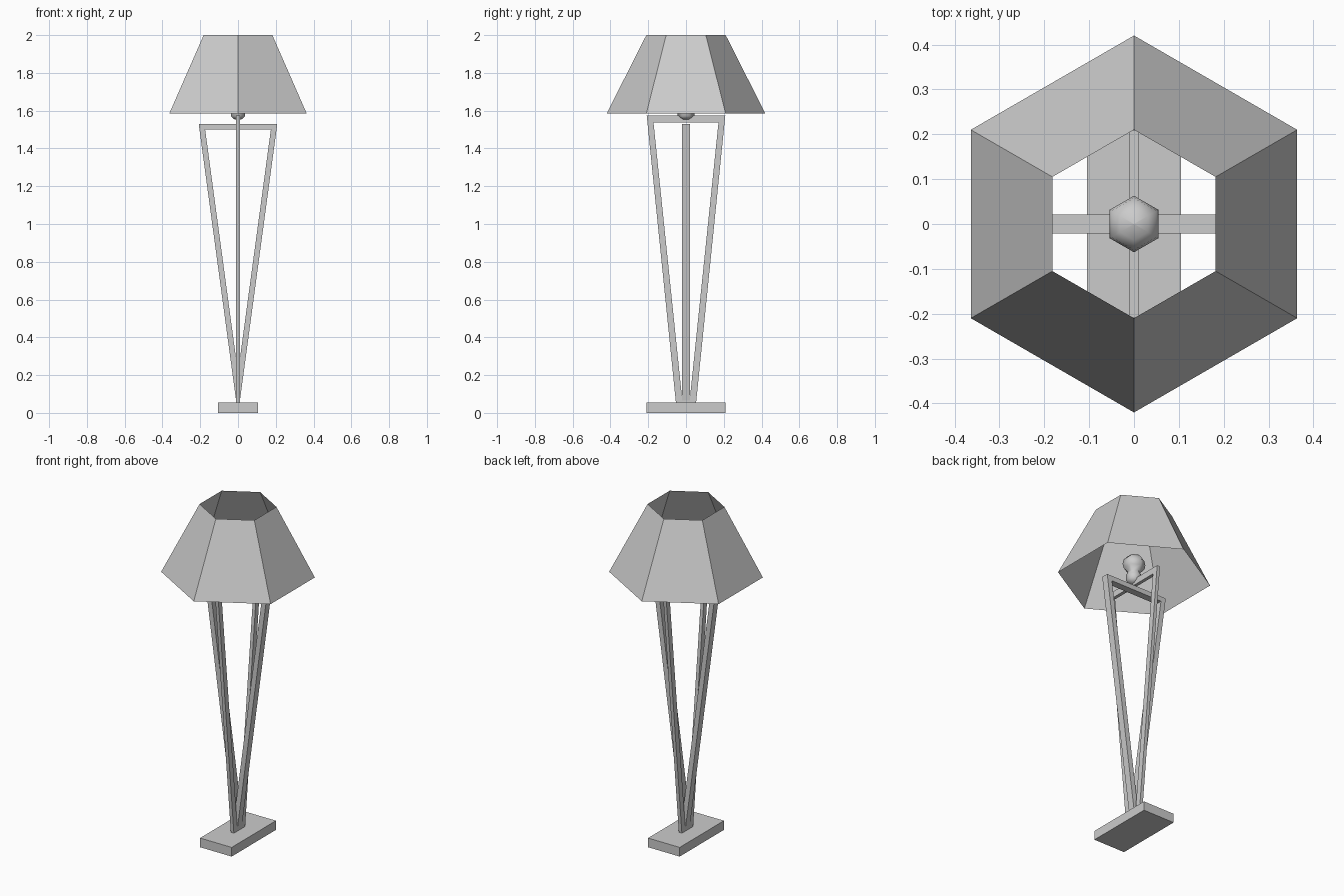
import bpy, math

if "Cube" in bpy.data.objects:
    bpy.data.objects.remove(bpy.data.objects["Cube"])


def make(name, verts, faces, smooth=False):
    me = bpy.data.meshes.new(name)
    me.from_pydata(verts, [], faces)
    me.update()
    ob = bpy.data.objects.new(name, me)
    bpy.context.collection.objects.link(ob)
    if smooth:
        for p in me.polygons:
            p.use_smooth = True
    return ob


def hex_loft(name, profile, smooth=False):
    # six-sided rings with corners on the y axis; profile is (radius, z), bottom to top
    verts = [(r * math.cos(math.radians(90 + 60 * k)),
              r * math.sin(math.radians(90 + 60 * k)), z)
             for r, z in profile for k in range(6)]
    faces = [(6 * i + k, 6 * i + (k + 1) % 6, 6 * i + 6 + (k + 1) % 6, 6 * i + 6 + k)
             for i in range(len(profile) - 1) for k in range(6)]
    return make(name, verts, faces, smooth)


def leg_frame(name, outer, inner, half, turn):
    # tapered frame: each outline is (half width, z) at top and at bottom
    verts = []
    for d in (-half, half):
        for (wt, zt), (wb, zb) in (outer, inner):
            for u, z in ((-wb, zb), (wb, zb), (wt, zt), (-wt, zt)):
                verts.append((-d, u, z) if turn else (u, d, z))
    faces = []
    for k in range(4):
        n = (k + 1) % 4
        faces += [(k, n, 4 + n, 4 + k),                # front
                  (8 + n, 8 + k, 12 + k, 12 + n),      # back
                  (n, k, 8 + k, 8 + n),                # outside
                  (4 + k, 4 + n, 12 + n, 12 + k)]      # inside
    return make(name, verts, faces)


# Base plate
bpy.ops.mesh.primitive_cube_add(size=1, location=(0, 0, 0.0275))
base = bpy.context.object
base.name = "base"
base.scale = (0.21, 0.42, 0.055)

# Two crossed leg frames
leg_frame("side_leg_frame", ((0.208, 1.53), (0.008, 0.05)),
          ((0.174, 1.5), (0.001, 0.22)), 0.021, False)
leg_frame("front_back_leg_frame", ((0.208, 1.575), (0.053, 0.05)),
          ((0.172, 1.537), (0.022, 0.09)), 0.01, True)

# Open lampshade
hex_loft("lampshade", [(0.42, 1.585), (0.21, 2.0)])

# Bulb with socket
hex_loft("bulb", [(0.0005, 1.55), (0.022, 1.554), (0.044, 1.57), (0.044, 1.605), (0.034, 1.625),
                  (0.058, 1.65), (0.063, 1.675), (0.058, 1.7), (0.036, 1.722),
                  (0.0005, 1.73)], True)
